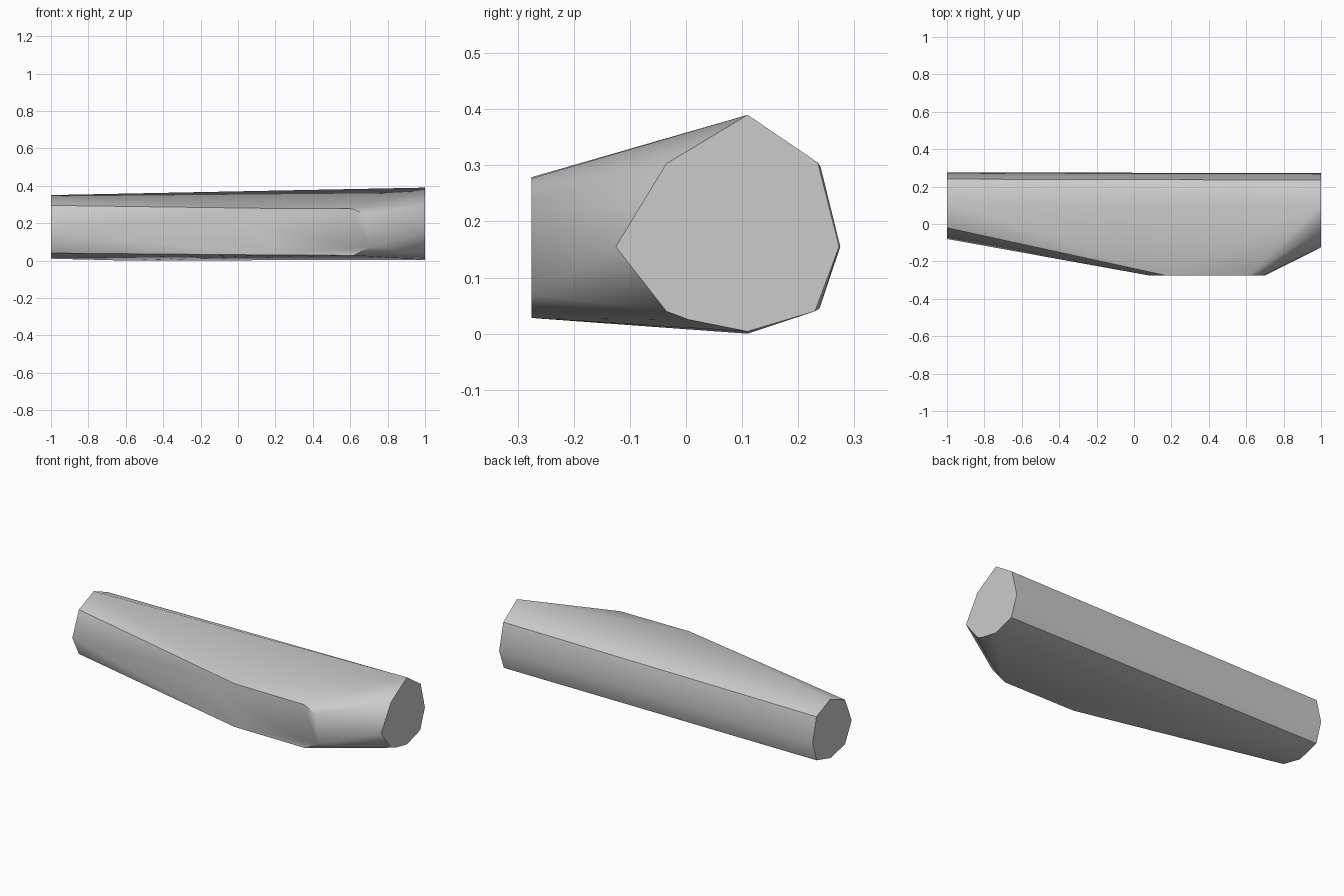
import bpy, bmesh, math

cube = bpy.data.objects.get("Cube")
if cube:
    bpy.data.objects.remove(cube, do_unlink=True)

# One plain grey colour
grey = bpy.data.materials.new("plain grey")
grey.use_nodes = True
colour = (0.6, 0.6, 0.6, 1)
grey.diffuse_color = colour
grey.node_tree.nodes["Principled BSDF"].inputs["Base Color"].default_value = colour

# End outlines as (y, z), front bulge outline as (x, z)
left_end = [(0.115, 0.35), (0.24, 0.297), (0.275, 0.155), (0.238, 0.045),
            (0.11, 0.01), (-0.02, 0.04), (-0.08, 0.155), (-0.02, 0.295)]
right_end = [(0.11, 0.39), (0.235, 0.305), (0.273, 0.155), (0.23, 0.04),
             (0.11, 0.004), (0.005, 0.025), (-0.035, 0.04), (-0.125, 0.155),
             (-0.035, 0.303)]
front_flat = [(0.17, 0.279), (0.08, 0.19), (0.14, 0.07), (0.17, 0.03),
              (0.62, 0.028), (0.7, 0.07), (0.69, 0.242), (0.61, 0.277)]

# Faceted body: a tight skin around both ends, the front flat and the keel
points = [(-1, y, z) for y, z in left_end]
points += [(1, y, z) for y, z in right_end]
points += [(x, -0.275, z) for x, z in front_flat]
points.append((-0.6, 0.11, 0))

bm = bmesh.new()
for p in points:
    bm.verts.new(p)
hull = bmesh.ops.convex_hull(bm, input=bm.verts)
loose = [v for v in bm.verts if not v.link_faces]
bmesh.ops.delete(bm, geom=loose, context='VERTS')
bmesh.ops.dissolve_limit(bm, angle_limit=math.radians(0.5),
                         verts=bm.verts, edges=bm.edges)
bmesh.ops.recalc_face_normals(bm, faces=bm.faces)
mesh = bpy.data.meshes.new("faceted_body")
bm.to_mesh(mesh)
bm.free()
mesh.materials.append(grey)

body = bpy.data.objects.new("faceted_body", mesh)
bpy.context.collection.objects.link(body)
bpy.ops.object.select_all(action='DESELECT')
body.select_set(True)
bpy.context.view_layer.objects.active = body
bpy.ops.object.shade_smooth_by_angle(angle=math.radians(38))
